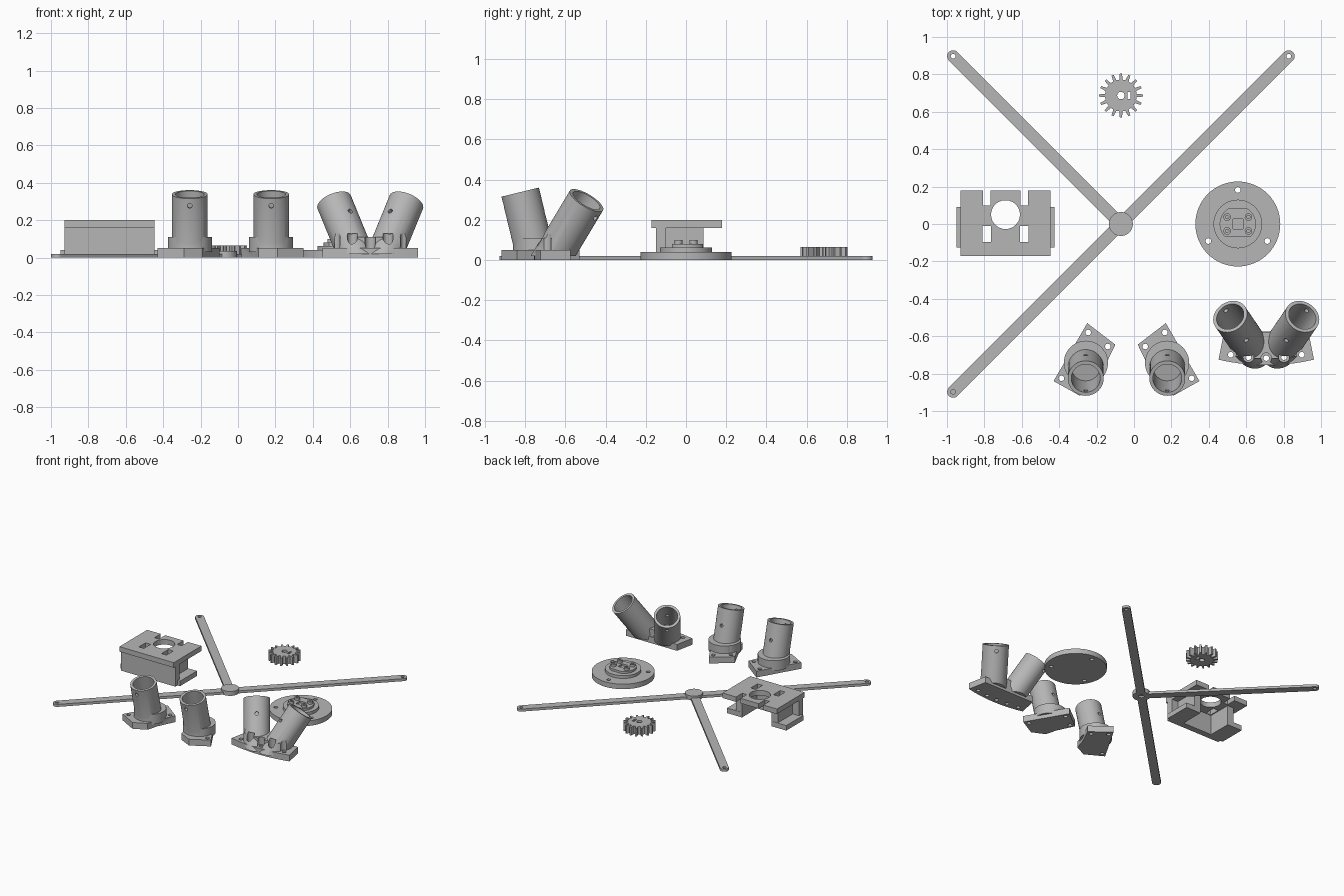
import bpy, bmesh, math
from mathutils import Vector, Matrix

if "Cube" in bpy.data.objects:
    bpy.data.objects.remove(bpy.data.objects["Cube"])

grey = bpy.data.materials.new("plain_grey")
grey.diffuse_color = (0.47, 0.47, 0.47, 1)
grey.use_nodes = True
grey.node_tree.nodes["Principled BSDF"].inputs["Base Color"].default_value = grey.diffuse_color


def make(name, bm):
    bmesh.ops.recalc_face_normals(bm, faces=bm.faces)
    me = bpy.data.meshes.new(name)
    bm.to_mesh(me)
    bm.free()
    me.materials.append(grey)
    ob = bpy.data.objects.new(name, me)
    bpy.context.collection.objects.link(ob)
    return ob


def prism(name, pts, z0, z1):
    bm = bmesh.new()
    face = bm.faces.new([bm.verts.new((x, y, z0)) for x, y in pts])
    up = bmesh.ops.extrude_face_region(bm, geom=[face])["geom"]
    bmesh.ops.translate(bm, vec=(0, 0, z1 - z0),
                        verts=[v for v in up if isinstance(v, bmesh.types.BMVert)])
    return make(name, bm)


def box(name, x0, x1, y0, y1, z0, z1):
    return prism(name, [(x0, y0), (x1, y0), (x1, y1), (x0, y1)], z0, z1)


def circle(x, y, r, n=48):
    return [(x + r * math.cos(2 * math.pi * i / n), y + r * math.sin(2 * math.pi * i / n)) for i in range(n)]


def disc(name, x, y, r, z0, z1, n=48):
    return prism(name, circle(x, y, r, n), z0, z1)


def rod(name, a, b, r, n=48, floor=None):
    """Cylinder between two points, optionally trimmed flat at a height."""
    a, b = Vector(a), Vector(b)
    bm = bmesh.new()
    m = Matrix.Translation((a + b) / 2) @ (b - a).to_track_quat('Z', 'Y').to_matrix().to_4x4()
    bmesh.ops.create_cone(bm, cap_ends=True, segments=n, radius1=r, radius2=r,
                          depth=(b - a).length, matrix=m)
    if floor is not None:
        cut = bmesh.ops.bisect_plane(bm, geom=bm.verts[:] + bm.edges[:] + bm.faces[:],
                                     plane_co=(0, 0, floor), plane_no=(0, 0, 1), clear_inner=True)
        bmesh.ops.holes_fill(bm, edges=[e for e in bm.edges if e.is_boundary])
    return make(name, bm)


def boolean(ob, tools, op):
    for t in tools:
        bpy.context.view_layer.objects.active = ob
        mod = ob.modifiers.new("b", 'BOOLEAN')
        mod.operation, mod.solver, mod.object = op, 'EXACT', t
        bpy.ops.object.modifier_apply(modifier=mod.name)
        bpy.data.objects.remove(t)
    return ob


def cut(ob, *tools):
    return boolean(ob, tools, 'DIFFERENCE')


def add(ob, *tools):
    return boolean(ob, tools, 'UNION')


# three-armed spreader with a round hub
hx = -0.07
hub = disc("spreader_arms", hx, 0, 0.064, 0, 0.035)
for sx, sy in ((-1, 1), (1, 1), (-1, -1)):
    ang = math.atan2(sy, sx)
    L, w = 0.897 * math.sqrt(2), 0.032
    pts = [(0.02, w), (0.02, -w)] + [(L + w * math.cos(t), w * math.sin(t))
                                     for t in [math.pi * (i / 12 - 0.5) for i in range(13)]]
    c, s = math.cos(ang), math.sin(ang)
    arm = prism("arm", [(hx + x * c - y * s, x * s + y * c) for x, y in pts], 0, 0.02)
    add(hub, arm)
    cut(hub, disc("hole", hx + L * c, L * s, 0.013, -0.1, 0.1, 24))
cut(hub, disc("recess", hx, 0, 0.02, -0.1, 0.015, 24))

# toothed gear
gx, gy, teeth = -0.07, 0.687, 16
pts = []
for i in range(teeth):
    for f, r in ((-0.27, 0.085), (-0.13, 0.117), (0.13, 0.117), (0.27, 0.085)):
        t = math.pi / 2 + 2 * math.pi * (i + f) / teeth
        pts.append((gx + r * math.cos(t), gy + r * math.sin(t)))
gear = prism("gear", pts, 0, 0.065)
cut(gear, disc("hole", gx, gy, 0.02, -0.1, 0.1, 24),
    box("key", gx + 0.035, gx + 0.052, gy - 0.02, gy + 0.02, -0.1, 0.1))

# box-shaped motor mount, open at the back
mx = -0.687
mount = box("motor_mount", mx - 0.24, mx + 0.24, -0.172, 0.178, 0.16, 0.2)
add(mount, box("front_wall", mx - 0.24, mx + 0.24, -0.15, -0.10, 0, 0.17))
for s in (-1, 1):
    a, b = sorted((mx + s * 0.13, mx + s * 0.185))
    add(mount, box("web", a, b, -0.12, 0.088, 0, 0.17))
    a, b = sorted((mx + s * 0.13, mx + s * 0.262))
    add(mount, box("foot", a, b, -0.125, 0.09, 0, 0.04))
    x = mx + s * 0.1
    cut(mount, box("slot", x - 0.022, x + 0.022, -0.095, -0.01, 0.1, 0.3),
        box("notch", x - 0.02, x + 0.02, 0.1, 0.3, 0.1, 0.3))
cut(mount, disc("bore", mx, 0.05, 0.077, 0.1, 0.3))

# stepped round flange with four pegs
dx = 0.555
flange = disc("round_flange", dx, 0, 0.227, 0, 0.04, 64)
add(flange, disc("step", dx, 0, 0.13, 0.02, 0.063))
pad = [(x, max(-0.07, min(0.085, y))) for x, y in circle(dx, 0, 0.097)]
add(flange, prism("pad", pad, 0.05, 0.08))
for sx in (-1, 1):
    for y in (-0.037, 0.037):
        add(flange, disc("peg", dx + sx * 0.057, y, 0.02, 0.07, 0.1, 24))
        cut(flange, disc("hole", dx + sx * 0.057, y, 0.009, 0.06, 0.2, 16))
cut(flange, box("square", dx - 0.027, dx + 0.027, -0.027, 0.027, 0.065, 0.2))
for k in range(3):
    t = math.radians(90 + 120 * k)
    cut(flange, disc("hole", dx + 0.182 * math.cos(t), 0.182 * math.sin(t), 0.015, -0.1, 0.2, 24))


def socket(base, top, lean):
    """Add a leaning tube to a base; returns the cutters that hollow it."""
    top, ax = Vector(top), Vector(lean).normalized()
    down = (top.z - 0.02) / ax.z
    add(base, rod("tube", top - ax * (down + 0.12), top, 0.096, floor=0.02))
    side = Vector((lean[0], lean[1], 0)).normalized()
    side = (side - ax * side.dot(ax)).normalized()
    depth = (top.z - 0.085) / ax.z
    cutters = [rod("bore", top - ax * depth, top + ax * 0.05, 0.077)]
    for s, t in ((1, 0.04), (-1, 0.13)):
        p = top - ax * t
        cutters.append(rod("pin_hole", p, p + side * s * 0.15, 0.013, 20))
    return cutters


# pair of mirrored single tube holders
for name, s in (("left_tube_holder", -1), ("right_tube_holder", 1)):
    def mir(x):
        return -0.04 - s * (x + 0.04)
    outline = [(-0.43, -0.84), (-0.25, -0.53), (-0.1, -0.645), (-0.165, -0.78), (-0.19, -0.87), (-0.29, -0.918)]
    base = prism(name, [(mir(x) if s == 1 else x, y) for x, y in outline], 0, 0.05)
    X = (lambda x: x) if s == -1 else mir
    add(base, disc("collar", X(-0.257), -0.742, 0.118, 0.03, 0.11))
    cutters = socket(base, (X(-0.258), -0.825, 0.338), (0, -0.235, 0.97))
    for x, y in ((-0.245, -0.58), (-0.14, -0.655), (-0.388, -0.825)):
        cutters.append(disc("clearance", X(x), y, 0.03, 0.05, 0.13, 24))
        cutters.append(disc("hole", X(x), y, 0.015, -0.1, 0.1, 20))
    cut(base, *cutters)

# double tube holder with a curved front edge
cx = 0.707
front = [(cx + 0.255 * u, -0.755 + 0.03 * u * u) for u in [i / 8 - 1 for i in range(17)]]
double = prism("double_tube_holder", front + [(cx + 0.225, -0.575), (cx - 0.225, -0.575)], 0, 0.05)
add(double, prism("collar", [(cx - 0.19, -0.7), (cx - 0.1, -0.72), (cx + 0.1, -0.72), (cx + 0.19, -0.7),
                             (cx + 0.19, -0.58), (cx - 0.19, -0.58)], 0.03, 0.11))
cutters = []
for s in (-1, 1):
    cutters += socket(double, (cx + s * 0.193, -0.495, 0.297), (s * 0.41, 0.6, 1))
for i in range(-2, 3):
    x, y = cx + i * 0.095, -0.717 + 0.0045 * i * i
    cutters.append(disc("clearance", x, y, 0.028, 0.05, 0.13, 24))
    cutters.append(disc("hole", x, y, 0.015, -0.1, 0.1, 20))
cut(double, *cutters)

# smooth the round walls, keep edges crisp
for ob in bpy.context.scene.objects:
    ob.select_set(True)
bpy.context.view_layer.objects.active = double
bpy.ops.object.shade_smooth_by_angle(angle=math.radians(30))
